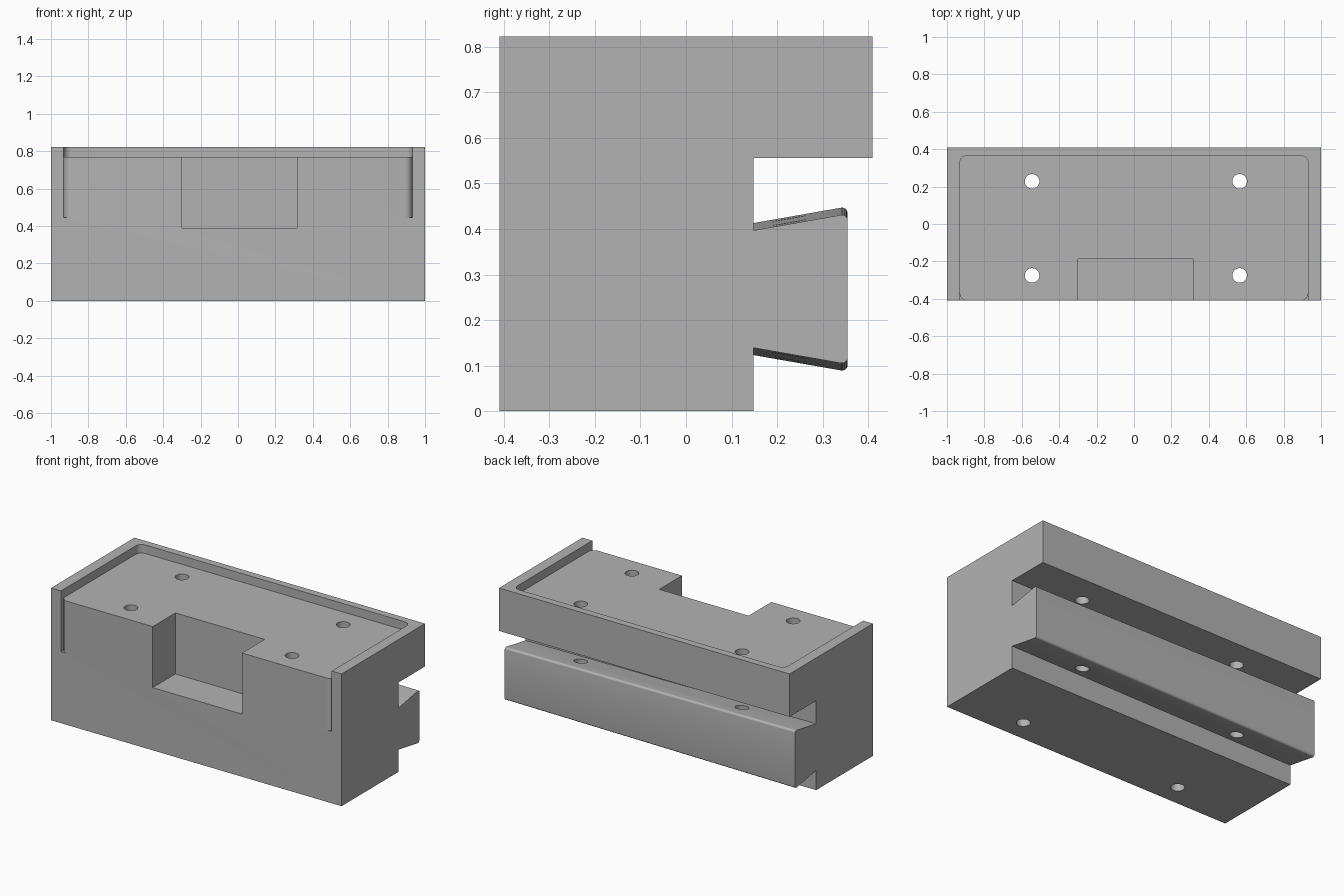
import bpy, bmesh, math

cube = bpy.data.objects.get("Cube")
if cube:
    bpy.data.objects.remove(cube, do_unlink=True)

grey = bpy.data.materials.new("plain grey")
grey.use_nodes = True
colour = (0.45, 0.45, 0.45, 1)
grey.diffuse_color = colour
grey.node_tree.nodes["Principled BSDF"].inputs["Base Color"].default_value = colour


def loft(name, start, end):
    """Solid between two matching loops of 3D points."""
    bm = bmesh.new()
    a = [bm.verts.new(p) for p in start]
    b = [bm.verts.new(p) for p in end]
    bm.faces.new(a)
    bm.faces.new(b[::-1])
    for i in range(len(a)):
        j = (i + 1) % len(a)
        bm.faces.new((a[j], a[i], b[i], b[j]))
    bmesh.ops.recalc_face_normals(bm, faces=bm.faces)
    mesh = bpy.data.meshes.new(name)
    bm.to_mesh(mesh)
    bm.free()
    mesh.materials.append(grey)
    obj = bpy.data.objects.new(name, mesh)
    bpy.context.collection.objects.link(obj)
    return obj


def arc(cx, cy, r, a0, a1, n=8):
    angles = [math.radians(a0 + (a1 - a0) * i / n) for i in range(n + 1)]
    return [(cx + r * math.cos(a), cy + r * math.sin(a)) for a in angles]


def prism(name, outline, z0, z1):
    return loft(name, [(x, y, z0) for x, y in outline], [(x, y, z1) for x, y in outline])


# Body with top shelf and a rear dovetail tongue that tapers along x
TOP, FRONT, BACK, STEP, TIP, MID = 0.823, -0.41, 0.41, 0.148, 0.355, 0.268


def section(x, root):
    r = 0.012
    tip = root + 0.034
    upper = [(STEP, root)] + arc(TIP - r, tip - r, r, 100, 0, 5)
    outline = [(FRONT, 0), (STEP, 0)]
    outline += [(y, MID - h) for y, h in upper]
    outline += [(y, MID + h) for y, h in reversed(upper)]
    outline += [(STEP, 0.556), (BACK, 0.556), (BACK, TOP), (FRONT, TOP)]
    return [(x, y, z) for y, z in outline]


body = loft("dovetail_block", section(-1, 0.145), section(1, 0.129))

# Shallow top pocket, open at the front
W, R = 0.932, 0.04
pocket = [(-W, -0.5), (W, -0.5)]
pocket += arc(W - R, 0.365 - R, R, 0, 90) + arc(R - W, 0.365 - R, R, 90, 180)
cutters = [prism("pocket_cutter", pocket, 0.77, 0.95)]

# Front notch
notch = [(-0.3, -0.5), (0.315, -0.5), (0.315, -0.187), (-0.3, -0.187)]
cutters.append(prism("notch_cutter", notch, 0.39, 0.95))

# Rounded corner slits beside the front walls
for s in (-1, 1):
    slit = arc(W - R, FRONT + R, R, 0, -90) + [(W - R, -0.5), (W, -0.5)]
    cutters.append(prism("slit_cutter", [(s * x, y) for x, y in slit], 0.445, 0.95))

# Four through holes
for x in (-0.545, 0.565):
    for y in (-0.275, 0.228):
        cutters.append(prism("hole_cutter", arc(x, y, 0.039, 0, 360, 32)[:-1], -0.1, 0.95))

bpy.ops.object.select_all(action="DESELECT")
bpy.context.view_layer.objects.active = body
body.select_set(True)
for cutter in cutters:
    mod = body.modifiers.new("cut", "BOOLEAN")
    mod.operation = "DIFFERENCE"
    mod.solver = "EXACT"
    mod.object = cutter
    bpy.ops.object.modifier_apply(modifier=mod.name)
    bpy.data.objects.remove(cutter, do_unlink=True)

bpy.ops.object.shade_smooth_by_angle(angle=math.radians(30))
